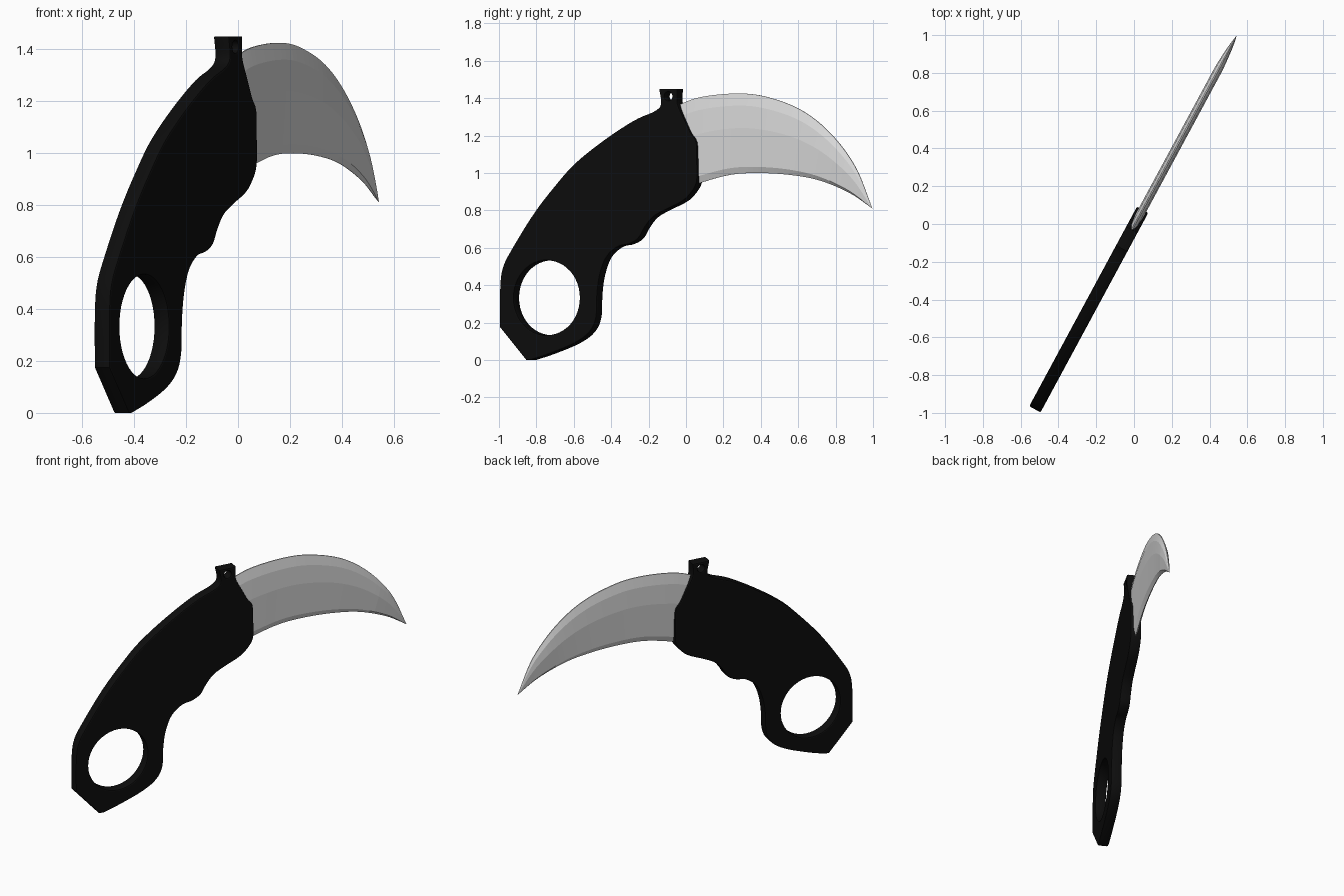
import bpy, bmesh, math
from mathutils import Vector, Matrix

if "Cube" in bpy.data.objects:
    bpy.data.objects.remove(bpy.data.objects["Cube"], do_unlink=True)

# The knife stands in a vertical plane turned about z
ANGLE = math.atan2(1, 0.54)
STRETCH = 1 / math.sin(ANGLE)
PLANE = (Matrix.Translation((0.005, 0, 0)) @ Matrix.Rotation(ANGLE, 4, 'Z')
         @ Matrix.Rotation(math.pi / 2, 4, 'X'))


def material(name, color, rough):
    m = bpy.data.materials.new(name)
    m.use_nodes = True
    m.diffuse_color = (*color, 1)
    bsdf = m.node_tree.nodes["Principled BSDF"]
    bsdf.inputs["Base Color"].default_value = (*color, 1)
    bsdf.inputs["Roughness"].default_value = rough
    return m


def smooth_path(points, steps):
    """Catmull-Rom path through (y, z) points, in plane coordinates."""
    p = [Vector((y * STRETCH, z)) for y, z in points]
    p = [2 * p[0] - p[1]] + p + [2 * p[-1] - p[-2]]
    out = []
    for a, b, c, d in zip(p, p[1:], p[2:], p[3:]):
        for i in range(steps):
            t = i / steps
            out.append(0.5 * (2 * b + (c - a) * t + (2 * a - 5 * b + 4 * c - d) * t**2
                              + (3 * b - a - 3 * c + d) * t**3))
    return out + [p[-2]]


def circle(y, z, r, n):
    return [Vector((y * STRETCH + r * math.cos(k * math.tau / n),
                    z + r * math.sin(k * math.tau / n))) for k in range(n)]


black = material("black grip", (0.004, 0.004, 0.004), 0.6)
steel = material("blade steel", (0.7, 0.7, 0.7), 0.4)

# Handle outline: guard and finger grooves, then butt, then spine
guard = [(-0.03, 1.45), (-0.03, 1.37), (0.005, 1.29), (0.04, 1.215), (0.07, 1.165),
         (0.074, 1.06), (0.072, 0.95), (0.035, 0.885), (-0.01, 0.845), (-0.09, 0.805),
         (-0.16, 0.765), (-0.205, 0.71), (-0.24, 0.65), (-0.29, 0.62), (-0.35, 0.605),
         (-0.41, 0.55), (-0.445, 0.457), (-0.46, 0.35), (-0.465, 0.23),
         (-0.50, 0.15), (-0.58, 0.09), (-0.71, 0.035), (-0.815, 0.0)]
spine = [(-0.98, 0.175), (-0.98, 0.375), (-0.965, 0.495), (-0.91, 0.605),
         (-0.795, 0.79), (-0.675, 0.945), (-0.575, 1.055), (-0.425, 1.175),
         (-0.265, 1.28), (-0.155, 1.33), (-0.12, 1.37), (-0.13, 1.45)]
outline = smooth_path(guard, 4) + [Vector((-0.84 * STRETCH, 0))] + smooth_path(spine, 5)

# Handle: filled outline with a finger ring and a lanyard hole
curve = bpy.data.curves.new("handle", 'CURVE')
curve.dimensions = '2D'
curve.fill_mode = 'BOTH'
curve.extrude = 0.027
curve.bevel_depth = 0.007
curve.bevel_resolution = 1
curve.offset = -0.007
for loop in (outline, circle(-0.73, 0.333, 0.2, 48), circle(-0.08, 1.41, 0.024, 16)):
    s = curve.splines.new('POLY')
    s.points.add(len(loop) - 1)
    for pt, co in zip(s.points, loop):
        pt.co = (co.x, co.y, 0, 1)
    s.use_cyclic_u = True
handle = bpy.data.objects.new("handle", curve)
bpy.context.collection.objects.link(handle)
bpy.context.view_layer.objects.active = handle
handle.select_set(True)
bpy.ops.object.convert(target='MESH')
handle = bpy.context.view_layer.objects.active
handle.data.transform(PLANE)
handle.data.materials.clear()
handle.data.materials.append(black)
bpy.ops.object.shade_smooth_by_angle(angle=math.radians(30))

# Blade: facetted lens section lofted between back and cutting edge
back = smooth_path([(-0.05, 1.36), (0.075, 1.405), (0.26, 1.425), (0.42, 1.41),
                    (0.61, 1.34), (0.77, 1.215), (0.905, 1.035), (0.997, 0.81)], 6)
edge = smooth_path([(-0.05, 0.90), (0.07, 0.945), (0.235, 0.99), (0.385, 1.0),
                    (0.555, 0.99), (0.715, 0.96), (0.875, 0.893), (0.997, 0.81)], 6)
section = [(0, 0.003), (0.15, 0.016), (0.43, 0.022), (0.92, 0.015), (1, 0.001)]
ring = [(t, h) for t, h in section] + [(t, -h) for t, h in reversed(section)]
bm = bmesh.new()
rows = []
for i, (a, b) in enumerate(zip(back[:-1], edge)):
    taper = min(1, (len(back) - 1 - i) / 9) ** 0.7
    rows.append([bm.verts.new((*a.lerp(b, t), h * taper)) for t, h in ring])
tip = bm.verts.new((*back[-1], 0))
n = len(ring)
for r0, r1 in zip(rows, rows[1:]):
    for k in range(n):
        bm.faces.new((r0[k], r0[(k + 1) % n], r1[(k + 1) % n], r1[k]))
for k in range(n):
    bm.faces.new((rows[-1][k], rows[-1][(k + 1) % n], tip))
bm.faces.new(rows[0])
bmesh.ops.recalc_face_normals(bm, faces=bm.faces)
mesh = bpy.data.meshes.new("blade")
bm.to_mesh(mesh)
bm.free()
mesh.transform(PLANE)
mesh.materials.append(steel)
blade = bpy.data.objects.new("blade", mesh)
bpy.context.collection.objects.link(blade)
